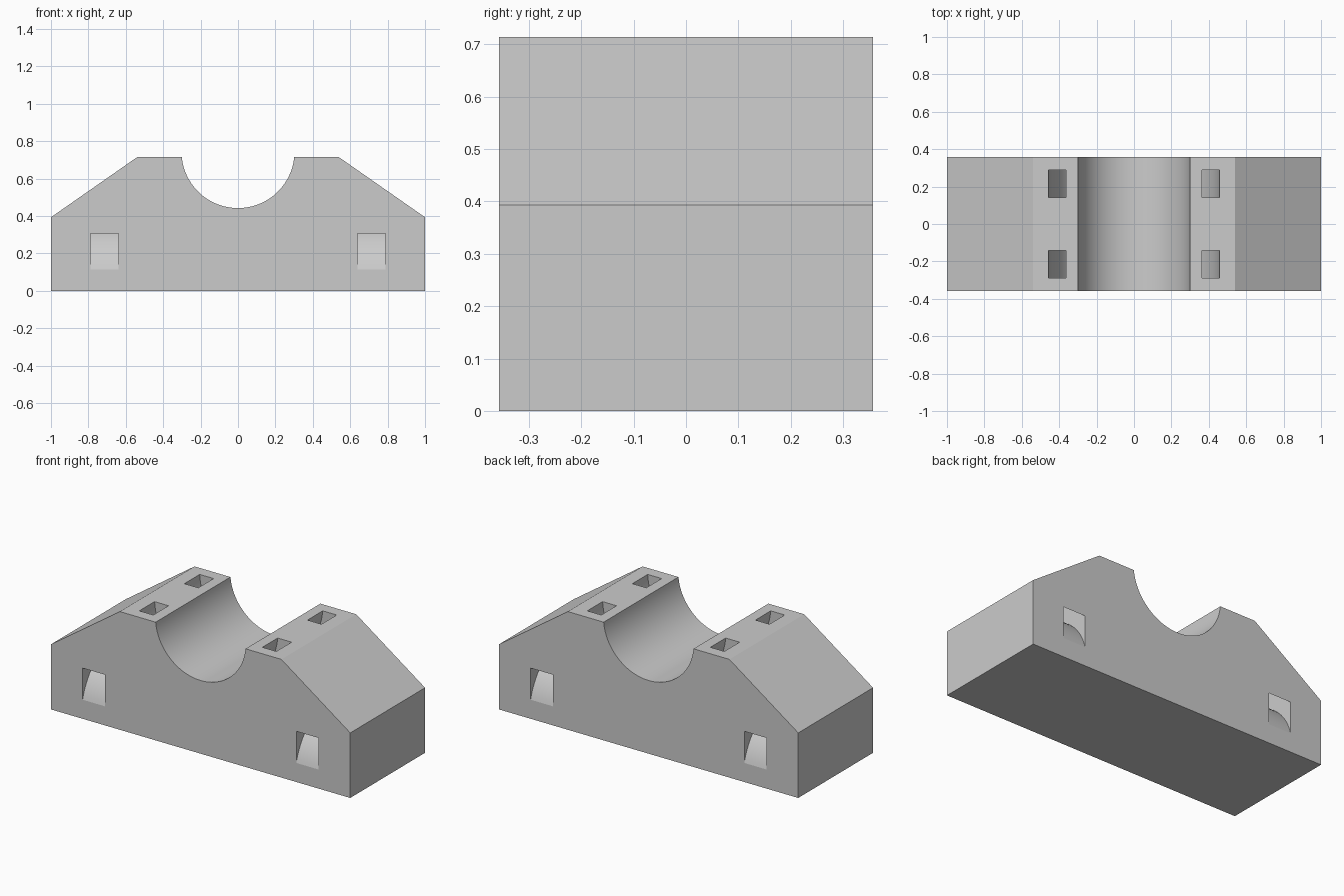
import bpy
import bmesh
from math import sin, cos, pi, asin
from mathutils import Vector

if "Cube" in bpy.data.objects:
    bpy.data.objects.remove(bpy.data.objects["Cube"], do_unlink=True)

HALF_DEPTH = 0.357
TOP = 0.714
BORE_R, BORE_Z = 0.302, 0.744

grey = bpy.data.materials.new("light grey")
grey.use_nodes = True
colour = (0.6, 0.6, 0.6, 1)
grey.diffuse_color = colour
grey.node_tree.nodes["Principled BSDF"].inputs["Base Color"].default_value = colour


def mesh_object(name, bm):
    bmesh.ops.recalc_face_normals(bm, faces=bm.faces)
    mesh = bpy.data.meshes.new(name)
    bm.to_mesh(mesh)
    bm.free()
    mesh.materials.append(grey)
    obj = bpy.data.objects.new(name, mesh)
    bpy.context.collection.objects.link(obj)
    return obj


def extrude_profile(name, points, depth):
    """Extrude an x-z outline symmetrically along y."""
    bm = bmesh.new()
    face = bm.faces.new([bm.verts.new((x, -depth, z)) for x, z in points])
    grown = bmesh.ops.extrude_face_region(bm, geom=[face])["geom"]
    verts = [v for v in grown if isinstance(v, bmesh.types.BMVert)]
    bmesh.ops.translate(bm, verts=verts, vec=(0, 2 * depth, 0))
    return mesh_object(name, bm)


def ring_cutter(name, inner, outer, width, centre, along_x=False, steps=96):
    """Rectangular-section ring around the y axis, or around x."""
    bm = bmesh.new()
    section = [(inner, -width / 2), (outer, -width / 2),
               (outer, width / 2), (inner, width / 2)]
    loops = []
    for i in range(steps):
        a = 2 * pi * i / steps
        loop = []
        for r, w in section:
            p = (w, r * cos(a), r * sin(a)) if along_x else (r * cos(a), w, r * sin(a))
            loop.append(bm.verts.new(Vector(p) + Vector(centre)))
        loops.append(loop)
    for i in range(steps):
        a, b = loops[i], loops[(i + 1) % steps]
        for j in range(4):
            k = (j + 1) % 4
            bm.faces.new((a[j], a[k], b[k], b[j]))
    obj = mesh_object(name, bm)
    obj.hide_render = True
    return obj


# Block outline with sloped shoulders and a round cradle
start = pi + asin((BORE_Z - TOP) / BORE_R)
sweep = 3 * pi - 2 * start
arc = [(BORE_R * cos(start + sweep * i / 48), BORE_Z + BORE_R * sin(start + sweep * i / 48))
       for i in range(49)]
outline = [(-1, 0), (-1, 0.393), (-0.54, TOP)] + arc + [(0.54, TOP), (1, 0.393), (1, 0)]
block = extrude_profile("cradle_block", outline, HALF_DEPTH)

# Strap channels: two around the cradle, two arching from front to back
cutters = []
for side, label in ((-1, "a"), (1, "b")):
    cutters.append(ring_cutter("cradle_channel_" + label, 0.366, 0.459, 0.146,
                               (0, side * 0.215, BORE_Z)))
    cutters.append(ring_cutter("arch_channel_" + label, 0.37, 0.459, 0.149,
                               (side * 0.714, 0, 0.018), along_x=True))

# Keep the arches open only at the front and back, above the base
for cutter in cutters:
    if cutter.name.startswith("arch"):
        bm = bmesh.new()
        bm.from_mesh(cutter.data)
        cut = bmesh.ops.bisect_plane(bm, geom=bm.verts[:] + bm.edges[:] + bm.faces[:],
                                     plane_co=(0, 0, 0.05), plane_no=(0, 0, 1),
                                     clear_inner=True)
        edges = [e for e in cut["geom_cut"] if isinstance(e, bmesh.types.BMEdge)]
        bmesh.ops.holes_fill(bm, edges=edges, sides=0)
        bmesh.ops.recalc_face_normals(bm, faces=bm.faces)
        bm.to_mesh(cutter.data)
        bm.free()

bpy.ops.object.select_all(action="DESELECT")
block.select_set(True)
bpy.context.view_layer.objects.active = block
for cutter in cutters:
    mod = block.modifiers.new(cutter.name, "BOOLEAN")
    mod.operation = "DIFFERENCE"
    mod.solver = "EXACT"
    mod.object = cutter
    bpy.ops.object.modifier_apply(modifier=mod.name)
for cutter in cutters:
    bpy.data.objects.remove(cutter, do_unlink=True)

bpy.ops.object.shade_smooth_by_angle(angle=0.2)
